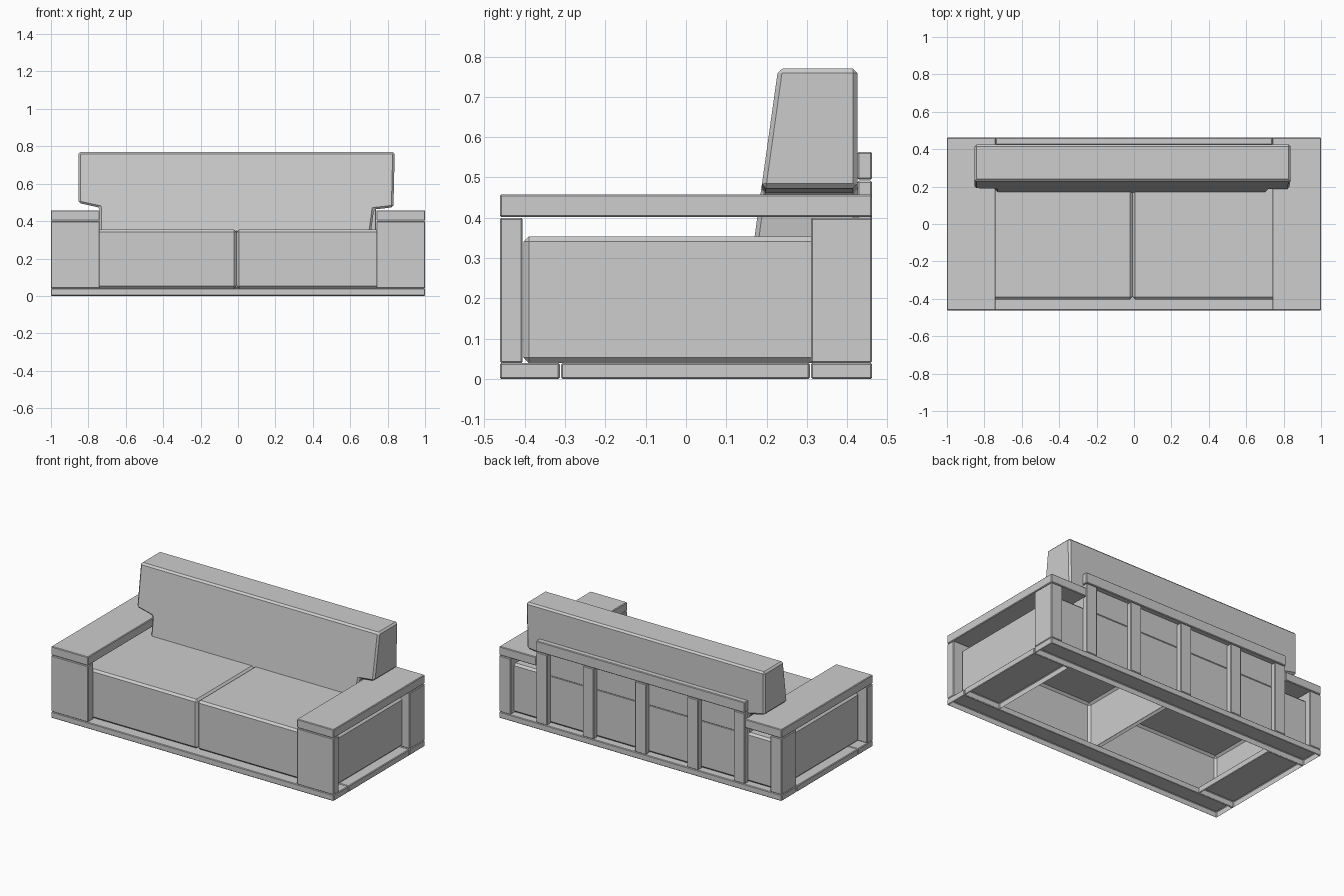
import bpy, bmesh

default_cube = bpy.data.objects.get("Cube")
if default_cube:
    bpy.data.objects.remove(default_cube, do_unlink=True)

GREY = (0.61, 0.61, 0.61, 1)
grey = bpy.data.materials.new("plain_grey")
grey.use_nodes = True
grey.diffuse_color = GREY
grey.node_tree.nodes["Principled BSDF"].inputs["Base Color"].default_value = GREY


def finish(name, bm, bevel, open_bottom=False):
    """Chamfer all edges, optionally open the underside, and link the part."""
    bmesh.ops.recalc_face_normals(bm, faces=bm.faces)
    bmesh.ops.bevel(bm, geom=bm.edges[:], offset=bevel, segments=1,
                    affect='EDGES', clamp_overlap=True)
    if open_bottom:
        lowest = min(bm.faces, key=lambda f: f.calc_center_median().z)
        bmesh.ops.delete(bm, geom=[lowest], context='FACES')
    mesh = bpy.data.meshes.new(name)
    bm.to_mesh(mesh)
    bm.free()
    mesh.materials.append(grey)
    obj = bpy.data.objects.new(name, mesh)
    bpy.context.collection.objects.link(obj)


def box(name, xs, ys, zs, bevel=0.004, open_bottom=False):
    """Chamfered box given by its ranges on the three axes."""
    bm = bmesh.new()
    bmesh.ops.create_cube(bm, size=1)
    for v in bm.verts:
        v.co = [lo + (c + 0.5) * (hi - lo)
                for c, (lo, hi) in zip(v.co, (xs, ys, zs))]
    finish(name, bm, bevel, open_bottom)


FRONT, BACK, BASE_TOP = -0.462, 0.462, 0.04
ARM_IN, POST_TOP = 0.74, 0.40

# Base frame, front and back boards, hollow underneath
box("base_front", (-1, 1), (FRONT, -0.313), (0, BASE_TOP), open_bottom=True)
box("base_back", (-1, 1), (0.31, BACK), (0, BASE_TOP), open_bottom=True)

# Arms: base board, front panel, rear post and flat top on each side
for side, s in (("left", 1), ("right", -1)):
    def span(a, b):
        return tuple(sorted((a * s, b * s)))
    box("base_side_" + side, span(ARM_IN, 1), (-0.31, 0.307), (0, BASE_TOP), open_bottom=True)
    box("arm_front_panel_" + side, span(ARM_IN, 1), (FRONT, -0.405), (BASE_TOP, POST_TOP))
    box("arm_rear_post_" + side, span(0.92, 1), (0.31, BACK), (BASE_TOP, POST_TOP))
    box("arm_top_" + side, span(ARM_IN, 1), (FRONT, BACK), (0.402, 0.458))

# Seat cushions, touching in the middle and hollow underneath
for side, xs in (("left", (-0.007, 0.945)), ("right", (-0.945, -0.008))):
    box("seat_cushion_" + side, xs, (-0.403, 0.424), (BASE_TOP, 0.354), 0.013, True)

# Back frame: upright slats under a long rail
for i, x in enumerate((-0.70, -0.37, 0, 0.37, 0.70)):
    box("back_slat_%d" % (i + 1), (x - 0.039, x + 0.039), (0.425, BACK), (BASE_TOP, 0.492))
box("back_rail", (-ARM_IN, ARM_IN), (0.425, BACK), (0.495, 0.563))

# Back cushion: T-shaped outline with a sloping front, sunk into the seat
outline = [(-0.853, 0.77), (0.838, 0.77), (0.831, 0.474), (0.727, 0.462),
           (0.71, 0.336), (-0.74, 0.336), (-0.74, 0.472), (-0.853, 0.497)]
bm = bmesh.new()
front = [bm.verts.new((x, 0.17 + (z - 0.352) * 0.14, z)) for x, z in outline]
rear = [bm.verts.new((x, 0.425, z)) for x, z in outline]
bm.faces.new(front)
bm.faces.new(rear[::-1])
for i in range(len(outline)):
    j = (i + 1) % len(outline)
    bm.faces.new((front[i], rear[i], rear[j], front[j]))
finish("back_cushion", bm, 0.011)
